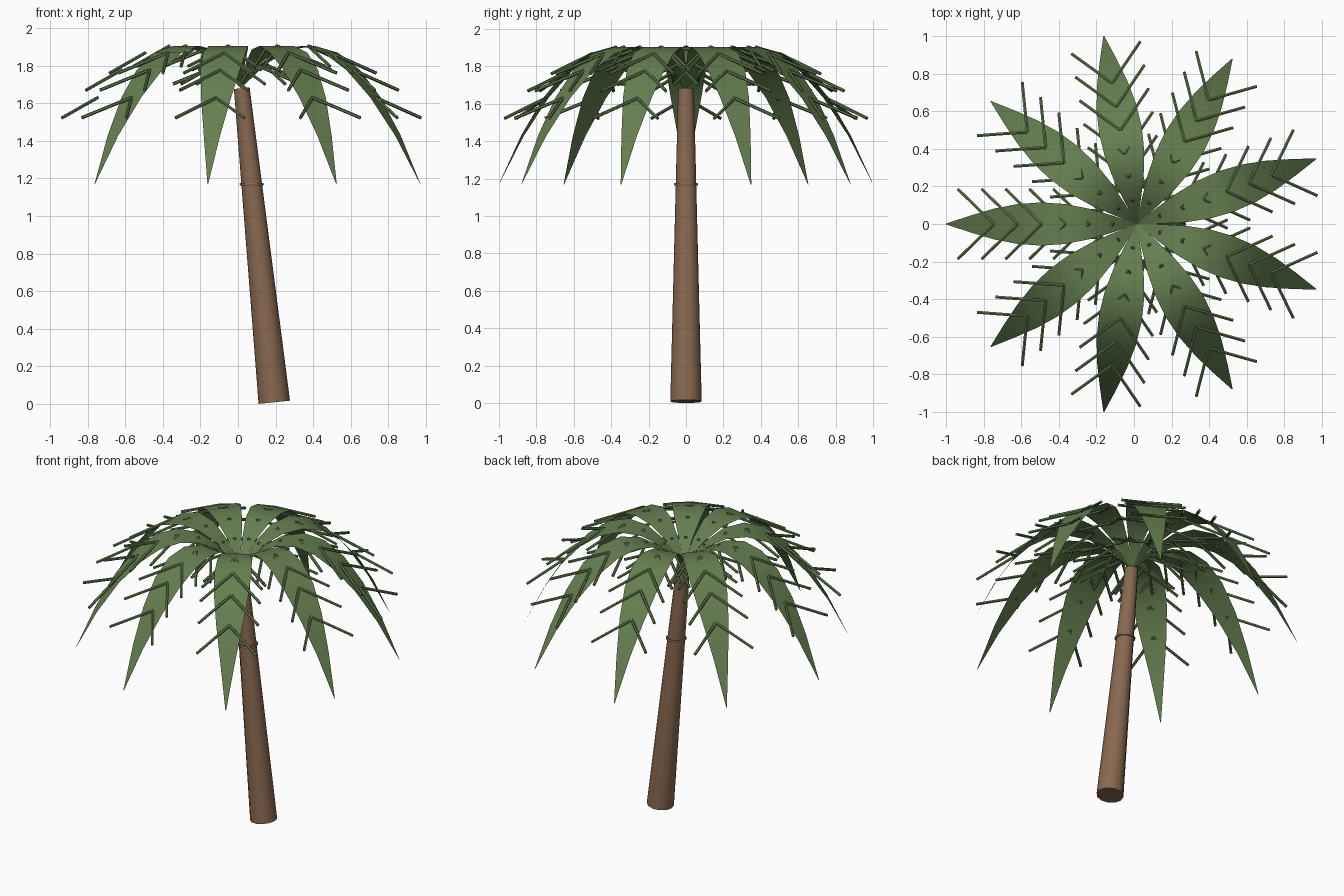
import bpy, bmesh, math
from mathutils import Vector, Matrix

if "Cube" in bpy.data.objects:
    bpy.data.objects.remove(bpy.data.objects["Cube"])

def material(name, col):
    m = bpy.data.materials.new(name)
    m.diffuse_color = (*col, 1)
    m.use_nodes = True
    m.node_tree.nodes["Principled BSDF"].inputs["Base Color"].default_value = m.diffuse_color
    return m

BARK = material("bark", (0.25, 0.14, 0.08))
GREEN = material("leaf_green", (0.13, 0.21, 0.08))

def finish(bm, name, mat):
    me = bpy.data.meshes.new(name)
    bm.to_mesh(me)
    bm.free()
    ob = bpy.data.objects.new(name, me)
    bpy.context.collection.objects.link(ob)
    me.materials.append(mat)
    bpy.ops.object.select_all(action='DESELECT')
    ob.select_set(True)
    bpy.context.view_layer.objects.active = ob
    bpy.ops.object.shade_smooth_by_angle(angle=math.radians(40))
    return ob

def rod(bm, a, b, r1, r2, sides):
    d = b - a
    mat = Matrix.Translation((a + b) / 2) @ d.to_track_quat('Z', 'Y').to_matrix().to_4x4()
    bmesh.ops.create_cone(bm, cap_ends=True, segments=sides, radius1=r1, radius2=r2,
                          depth=d.length, matrix=mat)

# leaning tapered trunk
foot, top = Vector((0.193, 0, 0.009)), Vector((0.02, 0, 1.68))
bm = bmesh.new()
rod(bm, foot, top, 0.084, 0.042, 12)
finish(bm, "trunk", BARK)

# bark rings
for z, major in ((1.17, 0.057), (0.88, 0.055)):
    c = foot.lerp(top, (z - foot.z) / (top.z - foot.z))
    bpy.ops.mesh.primitive_torus_add(location=c, major_radius=major, minor_radius=0.008,
                                     major_segments=16, minor_segments=6)
    ring = bpy.context.object
    ring.name = "trunk_ring"
    ring.data.materials.append(BARK)
    bpy.ops.object.shade_smooth_by_angle(angle=math.radians(60))

# fronds: arched blade plus pairs of thin leaflets
CENTRE = Vector((0.0157, 0, 1.68))
LENGTH, WIDTH, STEPS, COUNT = 1.0157, 0.115, 8, 9

def spine(t):
    return Vector((LENGTH * t, 0, 1.265 * t - 1.775 * t * t))

for k in range(COUNT):
    place = Matrix.Translation(CENTRE) @ Matrix.Rotation(math.radians(20 + 40 * k), 4, 'Z')

    bm = bmesh.new()
    rows = []
    for i in range(STEPS + 1):
        t = i / STEPS
        w = max(WIDTH * math.sin(math.pi * t), 0.002)
        p = spine(t)
        rows.append([bm.verts.new(place @ (p + Vector((0, s * w, 0)))) for s in (-1, 1)])
    for a, b in zip(rows, rows[1:]):
        bm.faces.new((a[0], b[0], b[1], a[1]))
    finish(bm, f"frond_{k + 1}", GREEN)

    bm = bmesh.new()
    for i in range(1, 7):
        p = spine(i / STEPS)
        for s in (-1, 1):
            rod(bm, place @ p, place @ (p + Vector((0.19, s * 0.185, -0.108))), 0.009, 0.009, 6)
    finish(bm, f"frond_leaflets_{k + 1}", GREEN)
